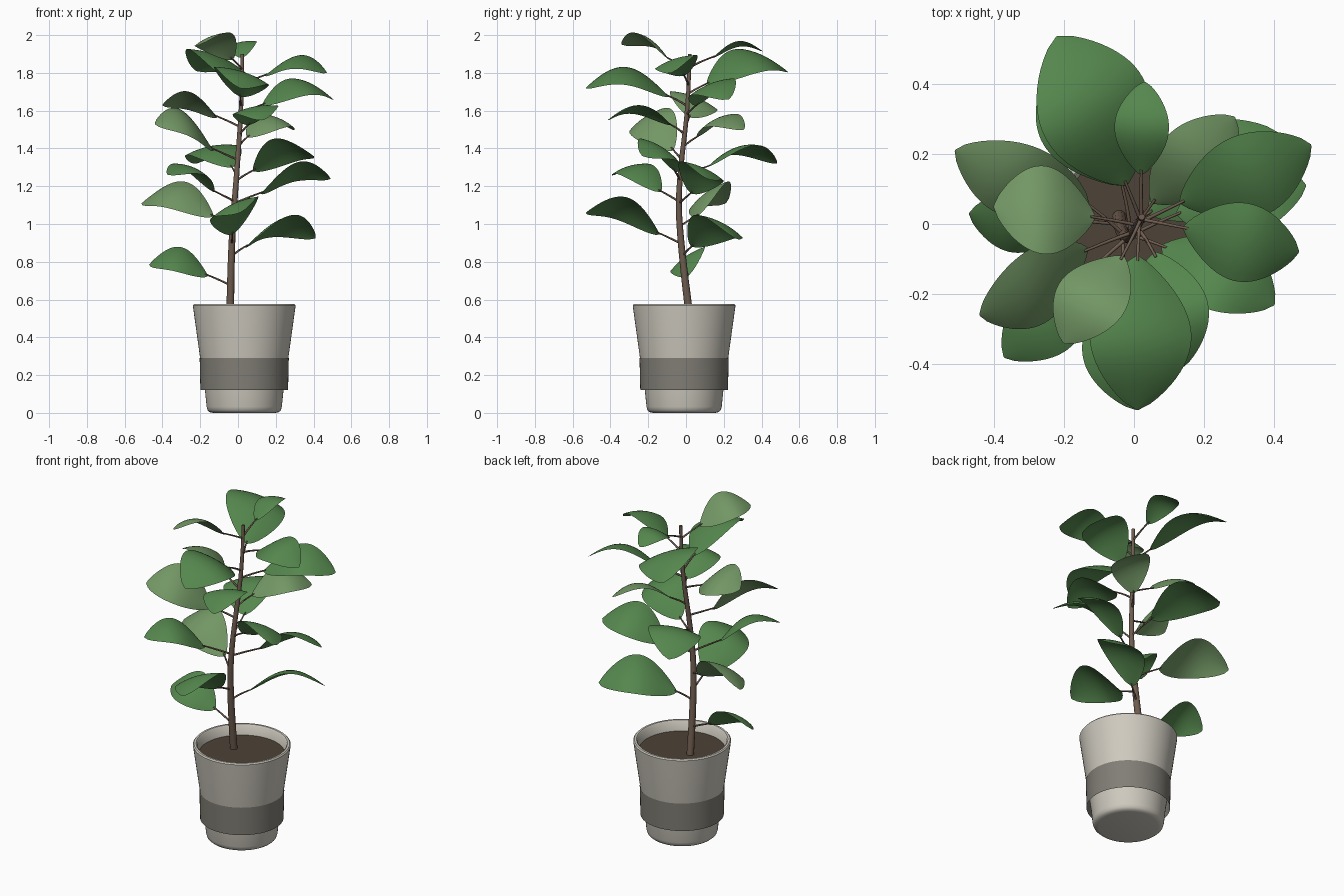
import bpy, bmesh
from math import sin, cos, pi, radians
from mathutils import Vector, Quaternion

if "Cube" in bpy.data.objects:
    bpy.data.objects.remove(bpy.data.objects["Cube"])

PX, PY = 0.033, -0.01          # pot centre


def material(name, rgba):
    m = bpy.data.materials.new(name)
    m.diffuse_color = rgba
    m.use_nodes = True
    m.node_tree.nodes["Principled BSDF"].inputs["Base Color"].default_value = m.diffuse_color
    return m


CLAY = material("clay", (0.62, 0.59, 0.52, 1))
GLAZE = material("band_glaze", (0.22, 0.21, 0.18, 0.4))
SOIL = material("soil", (0.075, 0.055, 0.038, 1))
BARK = material("bark", (0.16, 0.11, 0.08, 1))
GREEN = material("leaf_green", (0.09, 0.24, 0.075, 1))
PALE = material("leaf_pale", (0.17, 0.31, 0.13, 1))


def add_mesh(name, bm, mat, angle=40):
    me = bpy.data.meshes.new(name)
    bm.to_mesh(me)
    bm.free()
    me.materials.append(mat)
    ob = bpy.data.objects.new(name, me)
    bpy.context.collection.objects.link(ob)
    bpy.ops.object.select_all(action='DESELECT')
    ob.select_set(True)
    bpy.context.view_layer.objects.active = ob
    bpy.ops.object.shade_smooth_by_angle(angle=radians(angle))
    return ob


def lathe(name, profile, mat, n=64):
    bm = bmesh.new()
    rings = []
    for r, z in profile:
        if r == 0:
            rings.append([bm.verts.new((PX, PY, z))] * n)
        else:
            rings.append([bm.verts.new((PX + r * cos(2 * pi * i / n),
                                        PY + r * sin(2 * pi * i / n), z)) for i in range(n)])
    for a, b in zip(rings, rings[1:]):
        for i in range(n):
            j = (i + 1) % n
            vs = list(dict.fromkeys((a[i], a[j], b[j], b[i])))
            bm.faces.new(vs)
    return add_mesh(name, bm, mat)


def tube(name, pts, radii, mat, sides=8, steps=5):
    """Tapered round tube through points, smoothed with Catmull-Rom."""
    pts = [Vector(p) for p in pts]
    ext = [2 * pts[0] - pts[1]] + pts + [2 * pts[-1] - pts[-2]]
    path = []
    for k in range(len(pts) - 1):
        a, b, c, d = ext[k:k + 4]
        for s in range(steps + (k == len(pts) - 2)):
            t = s / steps
            path.append(0.5 * (2 * b + (c - a) * t + (2 * a - 5 * b + 4 * c - d) * t * t
                               + (3 * b - a - 3 * c + d) * t ** 3))
    bm = bmesh.new()
    rings = []
    for i, p in enumerate(path):
        d = (path[min(i + 1, len(path) - 1)] - path[max(i - 1, 0)]).normalized()
        u = d.cross(Vector((0.31, 0.95, 0.05))).normalized()
        v = d.cross(u)
        f = i / (len(path) - 1)
        r = radii[0] + (radii[1] - radii[0]) * f
        rings.append([bm.verts.new(p + r * (u * cos(2 * pi * k / sides) + v * sin(2 * pi * k / sides)))
                      for k in range(sides)])
    for a, b in zip(rings, rings[1:]):
        for k in range(sides):
            j = (k + 1) % sides
            bm.faces.new((a[k], a[j], b[j], b[k]))
    bm.faces.new(rings[0][::-1])
    bm.faces.new(rings[-1])
    add_mesh(name, bm, mat, 60)


# pot, glazed sleeve band and soil
lathe("pot", [(0, 0), (0.165, 0), (0.183, 0.004), (0.194, 0.014), (0.199, 0.032), (0.208, 0.12),
              (0.2335, 0.29), (0.271, 0.56), (0.272, 0.569), (0.266, 0.576), (0.254, 0.576),
              (0.248, 0.57), (0.237, 0.50), (0, 0.50)], CLAY)
lathe("pot_band", [(0.232, 0.12), (0.236, 0.29)], GLAZE)
lathe("soil", [(0.239, 0.515), (0, 0.515)], SOIL)

# trunk
TRUNK = [(-0.042, 0.02, 0.5), (-0.037, -0.01, 0.75), (-0.03, -0.03, 0.95), (-0.018, -0.038, 1.12),
         (-0.003, -0.025, 1.32), (0.012, 0.0, 1.54), (0.02, 0.013, 1.72), (0.022, 0.02, 1.9)]
tube("trunk", TRUNK, (0.021, 0.009), BARK, 12)


def trunk_at(z):
    for a, b in zip(TRUNK, TRUNK[1:]):
        if z <= b[2]:
            return Vector(a).lerp(Vector(b), (z - a[2]) / (b[2] - a[2]))
    return Vector(TRUNK[-1])


def leaf(i, base, tip, half, roll, mat, nt=24, ns=10):
    base, tip = Vector(base), Vector(tip)
    chord = tip - base
    length = chord.length
    d = chord.normalized()
    left = Vector((0, 0, 1)).cross(d).normalized()
    left.rotate(Quaternion(d, radians(roll)))
    up = d.cross(left)
    bm = bmesh.new()
    rows = []
    for a in range(nt + 1):
        t = a / nt
        w = half * max(0.0, sin(pi * t ** 1.06)) ** 0.74 + 0.003
        arch = 0.225 * length * max(0.0, sin(pi * t ** 1.1))
        mid = base + chord * t + Vector((0, 0, 0.6 * arch)) + up * 0.5 * arch
        row = []
        for b in range(ns + 1):
            s = 2 * b / ns - 1
            row.append(bm.verts.new(mid + left * (w * s) - up * (0.15 * w * s * s)))
        rows.append(row)
    for r0, r1 in zip(rows, rows[1:]):
        for b in range(ns):
            bm.faces.new((r0[b], r1[b], r1[b + 1], r0[b + 1]))
    bmesh.ops.recalc_face_normals(bm, faces=bm.faces[:])
    if sum(f.normal.z for f in bm.faces) < 0:
        bmesh.ops.reverse_faces(bm, faces=bm.faces[:])
    add_mesh(f"leaf_{i:02d}", bm, mat, 80)
    # leaf stalk from the trunk to the blade
    root = trunk_at(min(base.z - 0.05, 1.85))
    bend = root.lerp(base, 0.55) + Vector((0, 0, 0.004))
    tube(f"stalk_{i:02d}", [root, bend, base + d * 0.015 + Vector((0, 0, 0.008))], (0.006, 0.004), BARK, 6, 4)


# leaves from bottom to top: blade base, blade tip, half width, roll, colour
LEAVES = [
    ((-0.16, 0.01, 0.725), (-0.47, 0.03, 0.785), 0.11, -35, GREEN),
    ((0.04, 0.03, 0.88), (0.41, 0.26, 0.925), 0.14, -25, GREEN),
    ((-0.13, 0.06, 1.04), (-0.51, 0.21, 1.11), 0.125, -33, PALE),
    ((-0.03, -0.14, 0.945), (0.01, -0.53, 1.06), 0.14, 25, GREEN),
    ((0.12, 0.03, 1.16), (0.49, 0.11, 1.24), 0.125, -25, GREEN),
    ((-0.13, -0.135, 1.17), (-0.37, -0.38, 1.26), 0.11, -15, GREEN),
    ((-0.03, 0.11, 1.30), (-0.22, 0.48, 1.32), 0.145, -10, GREEN),
    ((0.08, -0.06, 1.28), (0.40, -0.23, 1.36), 0.125, -28, GREEN),
    ((-0.13, -0.07, 1.39), (-0.44, -0.26, 1.53), 0.125, -38, PALE),
    ((0.05, 0.06, 1.46), (0.287, 0.305, 1.50), 0.11, 18, PALE),
    ((0.06, -0.08, 1.525), (0.13, -0.415, 1.55), 0.12, 10, GREEN),
    ((-0.11, 0.02, 1.565), (-0.40, 0.05, 1.63), 0.132, 22, PALE),
    ((0.13, 0.06, 1.63), (0.505, 0.225, 1.66), 0.125, 20, GREEN),
    ((0.01, -0.09, 1.675), (0.01, -0.53, 1.72), 0.15, -18, GREEN),
    ((-0.02, 0.11, 1.74), (-0.22, 0.535, 1.81), 0.17, 20, GREEN),
    ((0.14, -0.01, 1.785), (0.47, -0.08, 1.80), 0.115, 18, GREEN),
    ((-0.03, -0.09, 1.87), (-0.20, -0.34, 1.95), 0.105, 22, PALE),
    ((0.02, 0.14, 1.88), (0.03, 0.405, 1.915), 0.076, -10, GREEN),
]
for n, spec in enumerate(LEAVES, 1):
    leaf(n, *spec)
